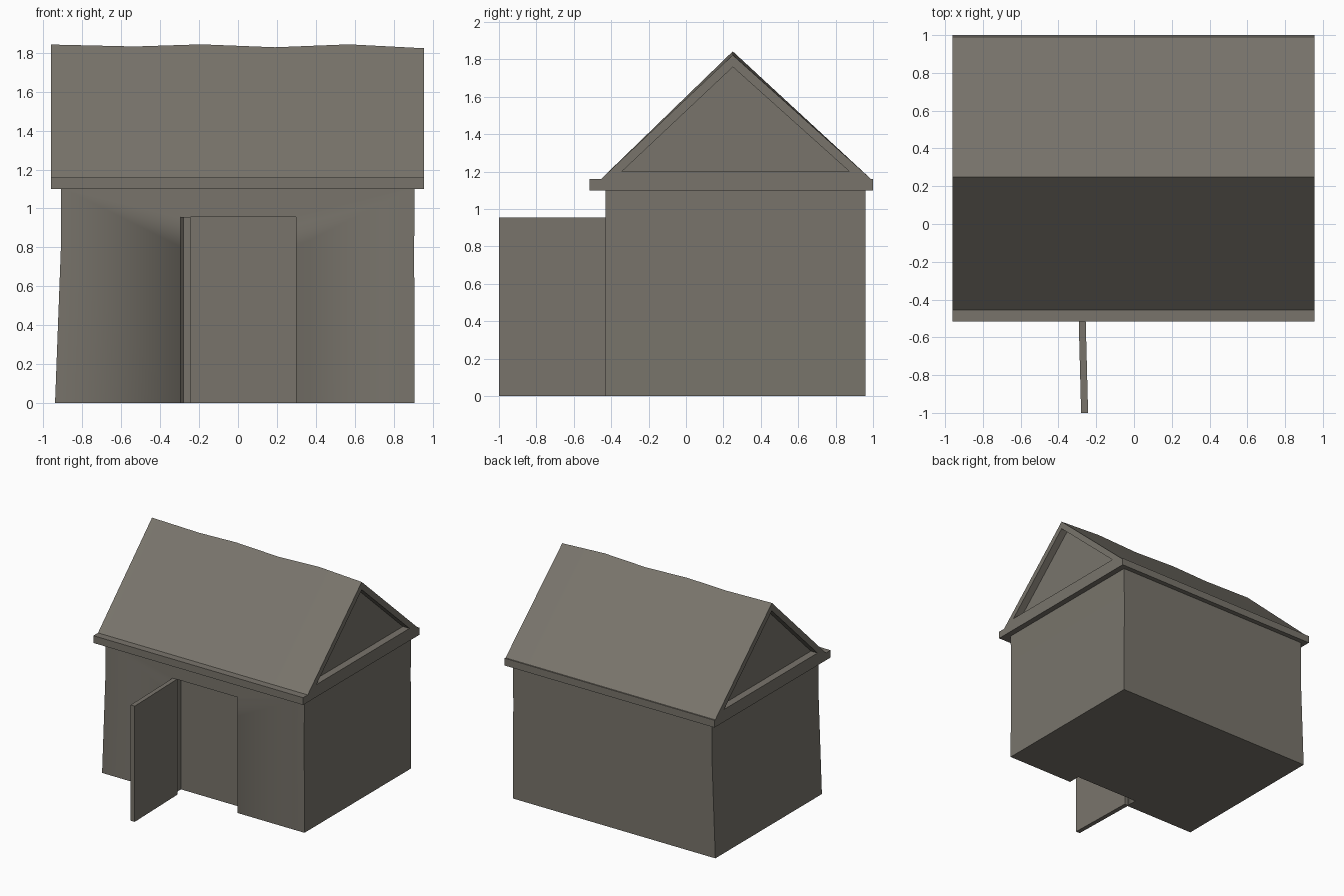
import bpy, bmesh, math

if "Cube" in bpy.data.objects:
    bpy.data.objects.remove(bpy.data.objects["Cube"])

stone = bpy.data.materials.new("warm grey")
stone.diffuse_color = (0.19, 0.175, 0.148, 1)
stone.use_nodes = True
stone.node_tree.nodes["Principled BSDF"].inputs["Base Color"].default_value = stone.diffuse_color


def finish(name, bm):
    bmesh.ops.recalc_face_normals(bm, faces=bm.faces)
    me = bpy.data.meshes.new(name)
    bm.to_mesh(me)
    bm.free()
    ob = bpy.data.objects.new(name, me)
    bpy.context.collection.objects.link(ob)
    me.materials.append(stone)
    bpy.ops.object.select_all(action='DESELECT')
    bpy.context.view_layer.objects.active = ob
    ob.select_set(True)
    bpy.ops.object.shade_smooth_by_angle(angle=math.radians(30))
    return ob


def loft(rings):
    """Skin a list of closed rings and cap both ends."""
    bm = bmesh.new()
    vs = [[bm.verts.new(p) for p in r] for r in rings]
    n = len(vs[0])
    for a, b in zip(vs, vs[1:]):
        for i in range(n):
            j = (i + 1) % n
            bm.faces.new((a[i], a[j], b[j], b[i]))
    caps = [bm.faces.new(vs[0][::-1]), bm.faces.new(vs[-1])]
    bmesh.ops.recalc_face_normals(bm, faces=bm.faces)
    return bm, caps


def rect(x0, x1, y0, y1, z):
    return [(x0, y0, z), (x1, y0, z), (x1, y1, z), (x0, y1, z)]


def box(name, x0, x1, y0, y1, z0, z1):
    return finish(name, loft([rect(x0, x1, y0, y1, z) for z in (z0, z1)])[0])


# Walls, with the left side leaning out at the foot
walls = finish("walls", loft([rect(-0.94, 0.908, -0.43, 0.96, 0),
                              rect(-0.91, 0.905, -0.43, 0.96, 0.8),
                              rect(-0.91, 0.908, -0.43, 0.96, 1.11)])[0])

# Doorway recess
cutter = box("doorway_cutter", -0.29, 0.297, -0.6, -0.33, -0.1, 0.955)
cutter.hide_render = True
mod = walls.modifiers.new("doorway", 'BOOLEAN')
mod.operation = 'DIFFERENCE'
mod.solver = 'EXACT'
mod.object = cutter
bpy.context.view_layer.objects.active = walls
bpy.ops.object.modifier_apply(modifier=mod.name)
bpy.data.objects.remove(cutter)

# Open door, slightly skewed
foot = [(-0.295, -0.42), (-0.28, -1.0), (-0.243, -1.0), (-0.258, -0.42)]
finish("door", loft([[(x, y, z) for x, y in foot] for z in (0, 0.955)])[0])

# Eaves slab
box("eaves", -0.96, 0.955, -0.515, 1.0, 1.10, 1.16)

# Roof with an uneven ridge and sunken gables
ridge = [(-0.96, 1.842), (-0.53, 1.832), (-0.19, 1.843),
         (0.19, 1.828), (0.57, 1.843), (0.955, 1.823)]
bm, caps = loft([[(x, -0.46, 1.155), (x, 0.25, z), (x, 0.995, 1.155)] for x, z in ridge])
for cap in caps:
    bmesh.ops.inset_region(bm, faces=[cap], thickness=0.047, use_even_offset=True)
    shift = -0.06 if cap.calc_center_median().x > 0 else 0.06
    inner = bmesh.ops.extrude_discrete_faces(bm, faces=[cap])["faces"]
    bmesh.ops.translate(bm, vec=(shift, 0, 0), verts=inner[0].verts)
finish("roof", bm)
